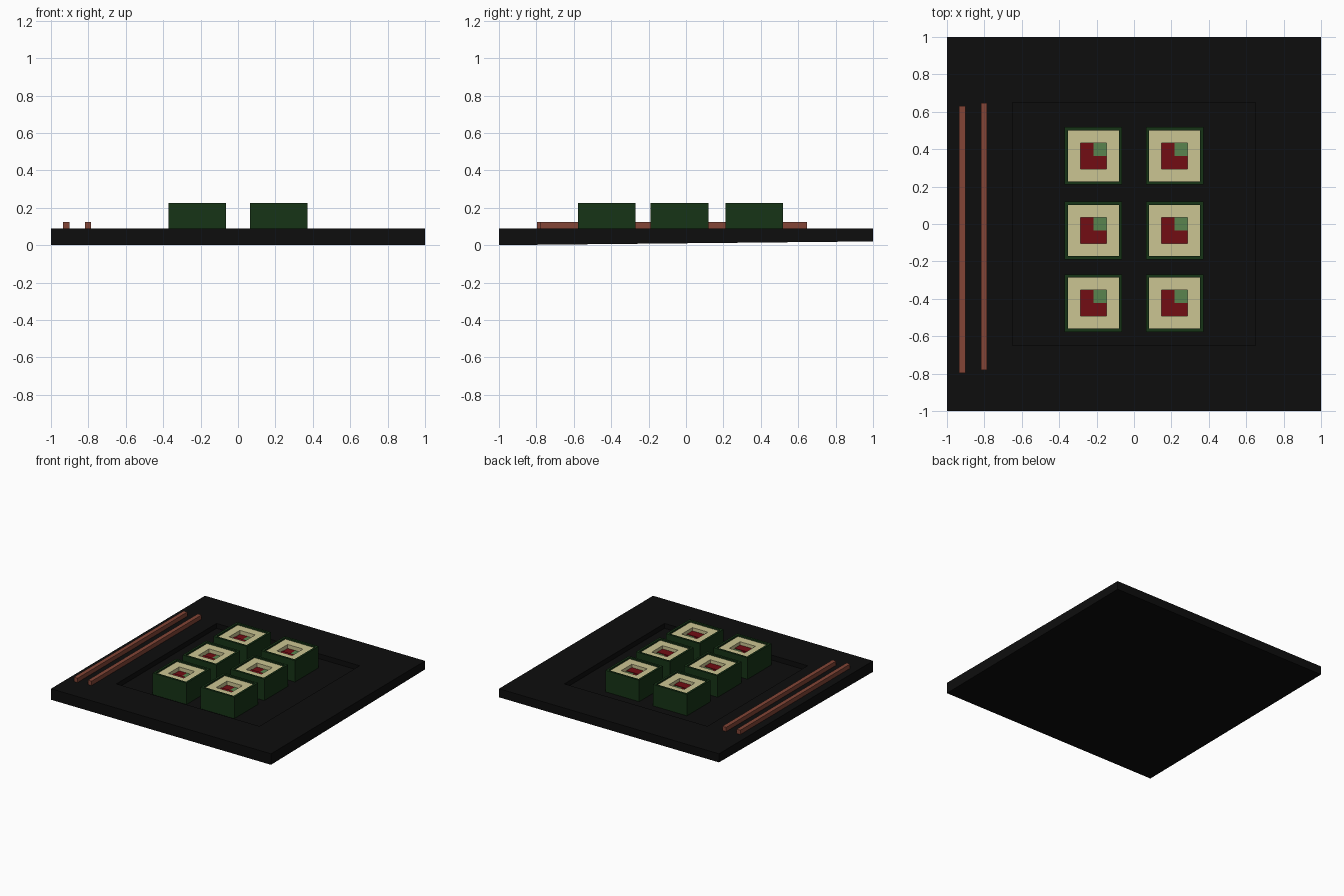
import bpy, bmesh

if "Cube" in bpy.data.objects:
    bpy.data.objects.remove(bpy.data.objects["Cube"])


def material(name, rgb):
    m = bpy.data.materials.new(name)
    m.diffuse_color = (*rgb, 1)
    m.use_nodes = True
    m.node_tree.nodes["Principled BSDF"].inputs["Base Color"].default_value = m.diffuse_color
    return m


BLACK = material("black_lacquer", (0.004, 0.004, 0.004))
GREEN = material("seaweed_green", (0.008, 0.034, 0.008))
CREAM = material("rice_cream", (0.60, 0.56, 0.29))
RED = material("fish_red", (0.17, 0.004, 0.007))
LIGHT = material("cucumber_green", (0.10, 0.23, 0.077))
WOOD = material("reddish_wood", (0.23, 0.06, 0.037))


def finish(name, bm, mat, loc=(0, 0, 0)):
    bmesh.ops.recalc_face_normals(bm, faces=bm.faces)
    me = bpy.data.meshes.new(name)
    bm.to_mesh(me)
    bm.free()
    me.materials.append(mat)
    ob = bpy.data.objects.new(name, me)
    ob.location = loc
    bpy.context.collection.objects.link(ob)
    return ob


def stepped_square(name, profile, mat, loc=(0, 0, 0), caps=True):
    """Skin a stack of squares given as (half width, height)."""
    bm = bmesh.new()
    rings = [[bm.verts.new((sx * h, sy * h, z))
              for sx, sy in ((-1, -1), (1, -1), (1, 1), (-1, 1))]
             for h, z in profile]
    for a, b in zip(rings, rings[1:]):
        for i in range(4):
            j = (i + 1) % 4
            bm.faces.new((a[i], a[j], b[j], b[i]))
    if caps:
        bm.faces.new(rings[0])
        bm.faces.new(rings[-1])
    return finish(name, bm, mat, loc)


def box(name, lo, hi, mat, loc=(0, 0, 0)):
    bm = bmesh.new()
    bmesh.ops.create_cube(bm, size=1)
    for v in bm.verts:
        v.co = [l + (c + 0.5) * (h - l) for c, l, h in zip(v.co, lo, hi)]
    return finish(name, bm, mat, loc)


# Square plate with a sunken middle; underside rises slightly to the back
plate = stepped_square("plate", [(1, 0), (1, 0.09), (0.65, 0.09), (0.65, 0.05)], BLACK)
for v in plate.data.vertices:
    if v.co.z < 0.01 and v.co.y > 0:
        v.co.z = 0.02

# Six sushi rolls: seaweed wrap, rice ring and a three-piece filling
n = 0
for x in (-0.217, 0.217):
    for y in (0.364, -0.035, -0.423):
        n += 1
        at = (x, y, 0)
        stepped_square(f"seaweed_wrap_{n}", [(0.154, 0.05), (0.154, 0.226), (0.137, 0.226),
                                             (0.137, 0.16)], GREEN, at)
        stepped_square(f"rice_{n}", [(0.137, 0.16), (0.137, 0.213), (0.07, 0.213),
                                     (0.07, 0.16)], CREAM, at, caps=False)
        box(f"fish_front_{n}", (-0.07, -0.07, 0.16), (0.07, 0, 0.186), RED, at)
        box(f"fish_back_{n}", (-0.07, 0, 0.16), (0, 0.07, 0.181), RED, at)
        box(f"cucumber_{n}", (0, 0, 0.16), (0.07, 0.07, 0.181), LIGHT, at)

# Pair of chopsticks on the left rim
for side, x, y0, y1 in (("left", -0.918, -0.797, 0.63), ("right", -0.802, -0.78, 0.648)):
    box(f"chopstick_{side}", (x - 0.017, y0, 0.09), (x + 0.017, y1, 0.125), WOOD)
